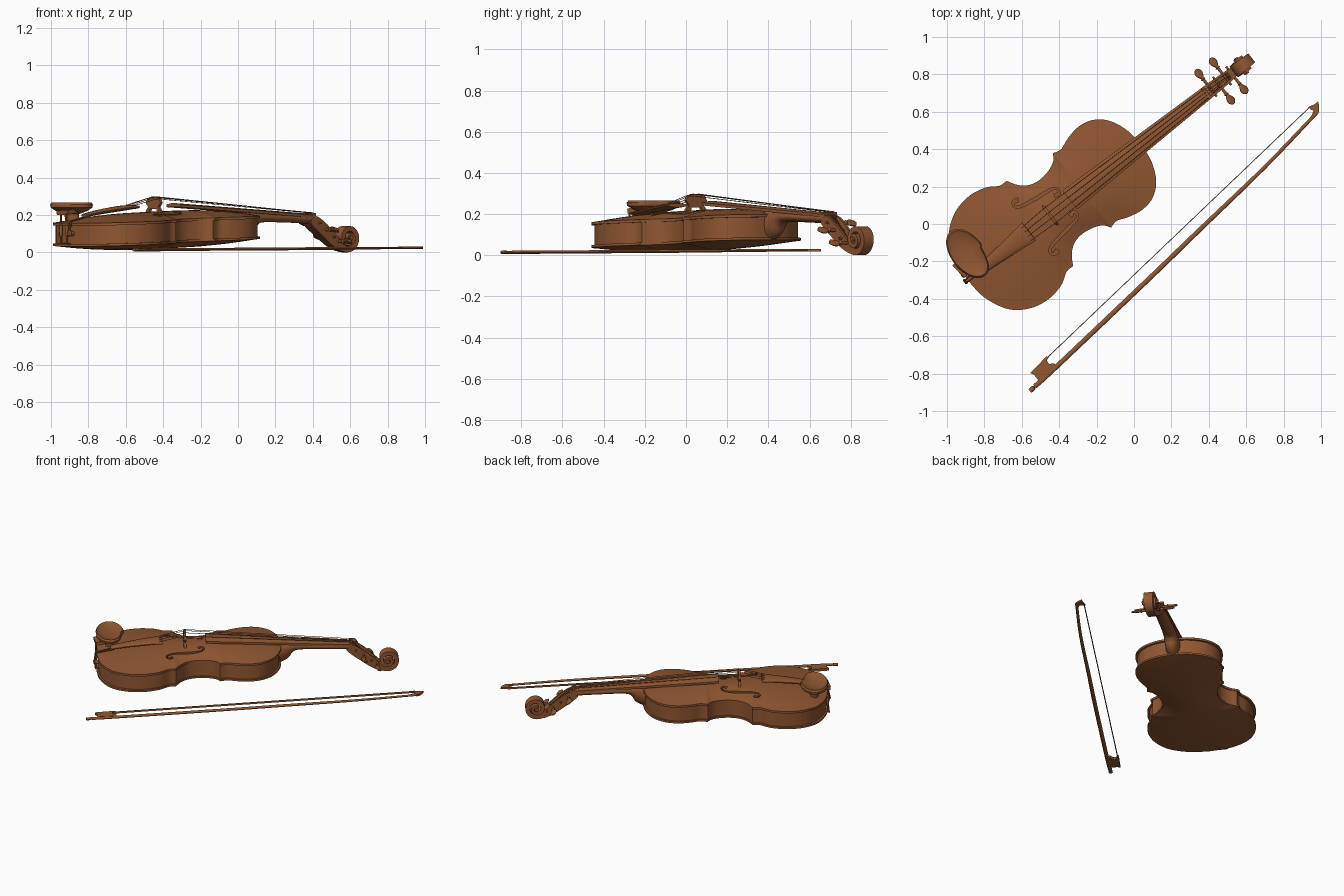
import bpy, bmesh, math
from mathutils import Vector, Matrix

if "Cube" in bpy.data.objects:
    bpy.data.objects.remove(bpy.data.objects["Cube"])

# Violin parts are built along local x (tail to scroll), then turned into place
VIOLIN = Matrix.Translation((-0.505, 0.002, 0)) @ Matrix.Rotation(math.radians(38), 4, 'Z')
WORLD = Matrix.Identity(4)
wood = bpy.data.materials.new("varnished_wood")
wood.diffuse_color = (0.28, 0.095, 0.032, 1)
wood.use_nodes = True
wood.node_tree.nodes["Principled BSDF"].inputs["Base Color"].default_value = wood.diffuse_color
TILT = 0.037


def make(name, verts, faces, frame=VIOLIN, angle=40):
    me = bpy.data.meshes.new(name)
    bm = bmesh.new()
    vs = [bm.verts.new(v) for v in verts]
    for f in faces:
        bm.faces.new([vs[i] for i in f])
    bmesh.ops.remove_doubles(bm, verts=bm.verts[:], dist=1e-5)
    bmesh.ops.recalc_face_normals(bm, faces=bm.faces[:])
    bm.to_mesh(me)
    bm.free()
    ob = bpy.data.objects.new(name, me)
    bpy.context.collection.objects.link(ob)
    ob.matrix_world = frame
    me.materials.append(wood)
    smooth_object(ob, angle)
    return ob


def smooth_object(ob, angle=40):
    bpy.ops.object.select_all(action='DESELECT')
    ob.select_set(True)
    bpy.context.view_layer.objects.active = ob
    bpy.ops.object.shade_smooth_by_angle(angle=math.radians(angle))


def spline(pts, n=6):
    """Catmull-Rom curve through points of any dimension."""
    P = [Vector(p) for p in pts]
    P = [P[0] * 2 - P[1]] + P + [P[-1] * 2 - P[-2]]
    out = []
    for i in range(1, len(P) - 2):
        a, b, c, d = P[i - 1:i + 3]
        for k in range(n):
            t = k / n
            out.append((b * 2 + (c - a) * t + (a * 2 - b * 5 + c * 4 - d) * t * t
                        + (b * 3 - a - c * 3 + d) * t ** 3) / 2)
    return out + [P[-2]]


def sweep(name, path, side=(0, 1, 0), sides=12, frame=VIOLIN):
    """Path of (x, y, z, half width along side, half height). 4 sides = box section."""
    side = Vector(side)
    verts, faces = [], []
    pos = [Vector(p[:3]) for p in path]
    k = math.sqrt(2) if sides == 4 else 1
    for i, p in enumerate(path):
        tan = (pos[min(i + 1, len(pos) - 1)] - pos[max(i - 1, 0)]).normalized()
        sd = (side - tan * side.dot(tan)).normalized()
        up = tan.cross(sd)
        for j in range(sides):
            a = math.tau * (j + 0.5) / sides
            verts.append(pos[i] + sd * p[3] * k * math.cos(a) + up * p[4] * k * math.sin(a))
    for i in range(len(path) - 1):
        for j in range(sides):
            a, b = i * sides + j, i * sides + (j + 1) % sides
            faces.append((a, b, b + sides, a + sides))
    faces += [tuple(range(sides)), tuple(range(len(verts) - sides, len(verts)))]
    return make(name, verts, faces, frame)


def cut(ob, cutter):
    m = ob.modifiers.new("cut", 'BOOLEAN')
    m.object, m.operation, m.solver = cutter, 'DIFFERENCE', 'EXACT'
    bpy.context.view_layer.objects.active = ob
    bpy.ops.object.modifier_apply(modifier="cut")
    bpy.data.objects.remove(cutter)


# Body outline: lower bout, waist, upper bout with sharp corners between
lower = spline([(-.49, 0), (-.475, .13), (-.415, .255), (-.32, .325), (-.21, .348),
                (-.11, .33), (-.045, .292), (.002, .289)])
waist = spline([(.002, .289), (.035, .235), (.085, .196), (.15, .184), (.22, .196), (.265, .22), (.288, .252)])
upper = spline([(.288, .252), (.335, .243), (.40, .266), (.48, .28), (.56, .264), (.63, .207), (.675, .11), (.69, 0)])
outline = lower + waist[1:] + upper[1:]


def shell(name, inset, z0, z1, arch0, arch1):
    N = 17
    us = [-math.cos(math.pi * j / (N - 1)) for j in range(N)]
    verts, faces = [], []
    for z, arch in ((z0, arch0), (z1, arch1)):
        for s, t in outline:
            end = max(0, 1 - abs((s - .1) / .59) ** 3)
            s2, t2 = .1 + (s - .1) * (1 - inset * 1.7), t * (1 - inset * 4)
            for u in us:
                verts.append((s2, t2 * u, z + TILT * s + arch * end * (1 - u * u) ** 1.2))
    R = len(outline)
    H = R * N
    for i in range(R - 1):
        for j in range(N - 1):
            a = i * N + j
            f = (a, a + 1, a + N + 1, a + N)
            faces += [f, tuple(v + H for v in f)]
        for a in (i * N, i * N + N - 1):
            faces.append((a, a + N, a + N + H, a + H))
    return make(name, verts, faces)


shell("back_plate", 0, .050, .062, -.034, 0)
shell("ribs", .011, .060, .162, 0, 0)
top = shell("top_plate", 0, .160, .174, 0, .042)

# Sound holes, cut as two mirrored f-shaped slots
for m in (1, -1):
    f = [(.155, .07), (.178, .062), (.19, .082), (.165, .105), (.07, .118),
         (-.025, .135), (-.05, .158), (-.035, .178), (-.012, .170)]
    w = [.010, .008, .005, .006, .009, .006, .005, .008, .011]
    cut(top, sweep("sound_hole_cutter",
                   spline([(s, t * m, .21, .042, r) for (s, t), r in zip(f, w)], 5), (0, 0, 1), 4))
smooth_object(top)

# Neck, heel and fingerboard
sweep("neck", spline([(.665, 0, .150, .048, .078), (.70, 0, .160, .046, .070), (.745, 0, .181, .043, .044),
                      (.80, 0, .189, .041, .029), (.95, 0, .184, .038, .024), (1.14, 0, .178, .036, .025)]), sides=20)
board = []
for s, w, z in ((.205, .064, .256), (1.13, .038, .199)):
    board.append([(s, w * u, z + .008 * (1 - u * u)) for u in [k / 5 - 1 for k in range(11)]]
                 + [(s, w, z - .014), (s, -w, z - .014)])
n = len(board[0])
make("fingerboard", board[0] + board[1],
     [(j, (j + 1) % n, (j + 1) % n + n, j + n) for j in range(n)] + [tuple(range(n)), tuple(range(n, 2 * n))], angle=30)
sweep("nut", [(1.125, 0, .200, .038, .011), (1.14, 0, .199, .038, .011)], sides=4)

# Pegbox running into the spiral scroll
CX, CZ = 1.370, .079
head = spline([(1.115, 0, .178, .037, .022), (1.15, 0, .158, .037, .032), (1.21, 0, .115, .034, .034),
               (1.275, 0, .062, .030, .030), (1.32, 0, .033, .026, .024)], 5)
for k in range(57):
    q = k / 56
    a = math.radians(-105 + 650 * q)
    r = .058 * (1 - q) ** .9 + .006
    head.append((CX + r * math.cos(a), 0, CZ + r * math.sin(a), .026 + .024 * q, .0155 - .008 * q))
pegbox = sweep("pegbox_and_scroll", head, sides=4)
cut(pegbox, sweep("pegbox_cutter", [(1.155, 0, .184, .024, .028), (1.21, 0, .145, .022, .030),
                                    (1.285, 0, .087, .018, .026)], sides=4))
smooth_object(pegbox)
sweep("scroll_eye", [(CX, -.053, CZ, .012, .012), (CX, .053, CZ, .012, .012)], (0, 0, 1), 16)

# Tuning pegs on alternating sides
pegs = ((1.165, .157, 1), (1.264, .083, 1), (1.213, .122, -1), (1.303, .060, -1))
for s, z, m in pegs:
    prof = [(-.048, .006, .006), (.05, .008, .008), (.066, .009, .009), (.070, .014, .014), (.076, .009, .009),
            (.086, .016, .009), (.102, .025, .008), (.118, .025, .007), (.130, .014, .006), (.135, .005, .005)]
    sweep("tuning_peg", spline([(s, y * m, z, w, h) for y, w, h in prof], 3), (.8, 0, -.6), 12)

# Bridge: mirrored flat profile with two feet
half = [(.030, .232), (.036, .207), (.068, .204), (.062, .222), (.044, .243), (.064, .266), (.052, .288), (.026, .297)]
prof = half + [(-y, z) for y, z in reversed(half)]
n = len(prof)
make("bridge", [(.064, y, z) for y, z in prof] + [(.080, y, z) for y, z in prof],
     [(j, (j + 1) % n, (j + 1) % n + n, j + n) for j in range(n)] + [tuple(range(n)), tuple(range(n, 2 * n))])

# Tailpiece, tail gut and end button
sweep("tailpiece", spline([(-.40, 0, .198, .028, .010), (-.30, 0, .216, .036, .013),
                           (-.15, 0, .236, .052, .014), (-.07, 0, .243, .062, .010)]), sides=16)
for m in (1, -1):
    sweep("tail_gut", [(-.38, .015 * m, .192, .004, .004), (-.495, .008 * m, .166, .004, .004),
                       (-.505, .005 * m, .105, .004, .004)], sides=6)
sweep("end_button", spline([(-.47, 0, .10, .012, .012), (-.495, 0, .10, .012, .012), (-.503, 0, .10, .018, .018),
                            (-.511, 0, .10, .010, .010)], 3), sides=16)

# Strings from tailpiece over bridge and nut to the pegs
for k, (ps, pz, m) in enumerate((pegs[0], pegs[1], pegs[3], pegs[2])):
    u = 1 - k * 2 / 3
    r = .0018
    sweep("string", [(-.09, u * .042, .252, r, r), (.072, u * .05, .299 - .008 * u * u, r, r),
                     (1.132, u * .026, .212, r, r), (ps, u * .012, pz + .006, r, r)], sides=5)

# Chin rest: dished oval cup on a short stem, clamped to the rim
rings = [(.3, .150), (.35, .205), (.75, .222), (1, .240), (1.02, .256), (.95, .266), (.8, .258), (.4, .246)]
M = 40
verts = []
for k, z in rings:
    for j in range(M):
        a = math.tau * j / M
        notch = 1 - .14 * math.exp(-(((a - math.pi * 1.9) / .6) ** 2))
        verts.append((-.40 + .088 * k * notch * math.cos(a), .11 + .148 * k * notch * math.sin(a), z))
faces = [(i * M + j, i * M + (j + 1) % M, (i + 1) * M + (j + 1) % M, (i + 1) * M + j)
         for i in range(len(rings) - 1) for j in range(M)]
faces += [tuple(range(M)), tuple(range(len(verts) - M, len(verts)))]
make("chin_rest", verts, faces)
for t in (.035, .095):
    s = -.498 + t * .12
    sweep("chin_rest_clamp", spline([(s, t, .045, .005, .005), (s, t, .085, .005, .005), (s, t, .090, .009, .009),
                                     (s, t, .145, .009, .009), (s, t, .150, .005, .005), (s, t, .215, .005, .005)], 2), sides=10)
sweep("clamp_foot", [(-.500, .065, .044, .045, .004), (-.455, .065, .046, .045, .004)], sides=4)
sweep("clamp_top", [(-.498, .065, .213, .045, .012), (-.43, .075, .225, .05, .012)], sides=4)

# Bow stick with screw button
UP = (0, 0, 1)
sweep("bow_stick", spline([(-.53, -.868, .014, .008, .013), (-.42, -.768, .015, .008, .013), (.08, -.293, .018, .008, .013),
                           (.35, -.032, .020, .008, .012), (.70, .305, .023, .007, .010), (.975, .592, .025, .006, .009)]), UP, 10, WORLD)
sweep("bow_button", [(-.556, -.893, .014, .009, .013), (-.536, -.874, .014, .009, .013),
                     (-.534, -.872, .014, .006, .008), (-.520, -.860, .014, .006, .008)], UP, 10, WORLD)


# Flat frog and head plates
def plate(name, pts, z0, z1):
    n = len(pts)
    make(name, [(x, y, z0) for x, y in pts] + [(x, y, z1) for x, y in pts],
         [(j, (j + 1) % n, (j + 1) % n + n, j + n) for j in range(n)] + [tuple(range(n)), tuple(range(n, 2 * n))], WORLD)


plate("bow_frog", [(-.505, -.845), (-.415, -.765), (-.425, -.745), (-.455, -.748), (-.467, -.730),
                   (-.452, -.708), (-.468, -.708), (-.555, -.797), (-.535, -.805)], .006, .024)
plate("bow_head", [(.945, .570), (.985, .590), (.990, .605), (.990, .635), (.984, .655), (.965, .640),
                   (.930, .625), (.945, .612), (.960, .605)], .019, .031)
# Bow hair ribbon
sweep("bow_hair", [(-.462, -.713, .015, .006, .0022), (.945, .630, .025, .006, .0022)], UP, 4, WORLD)
